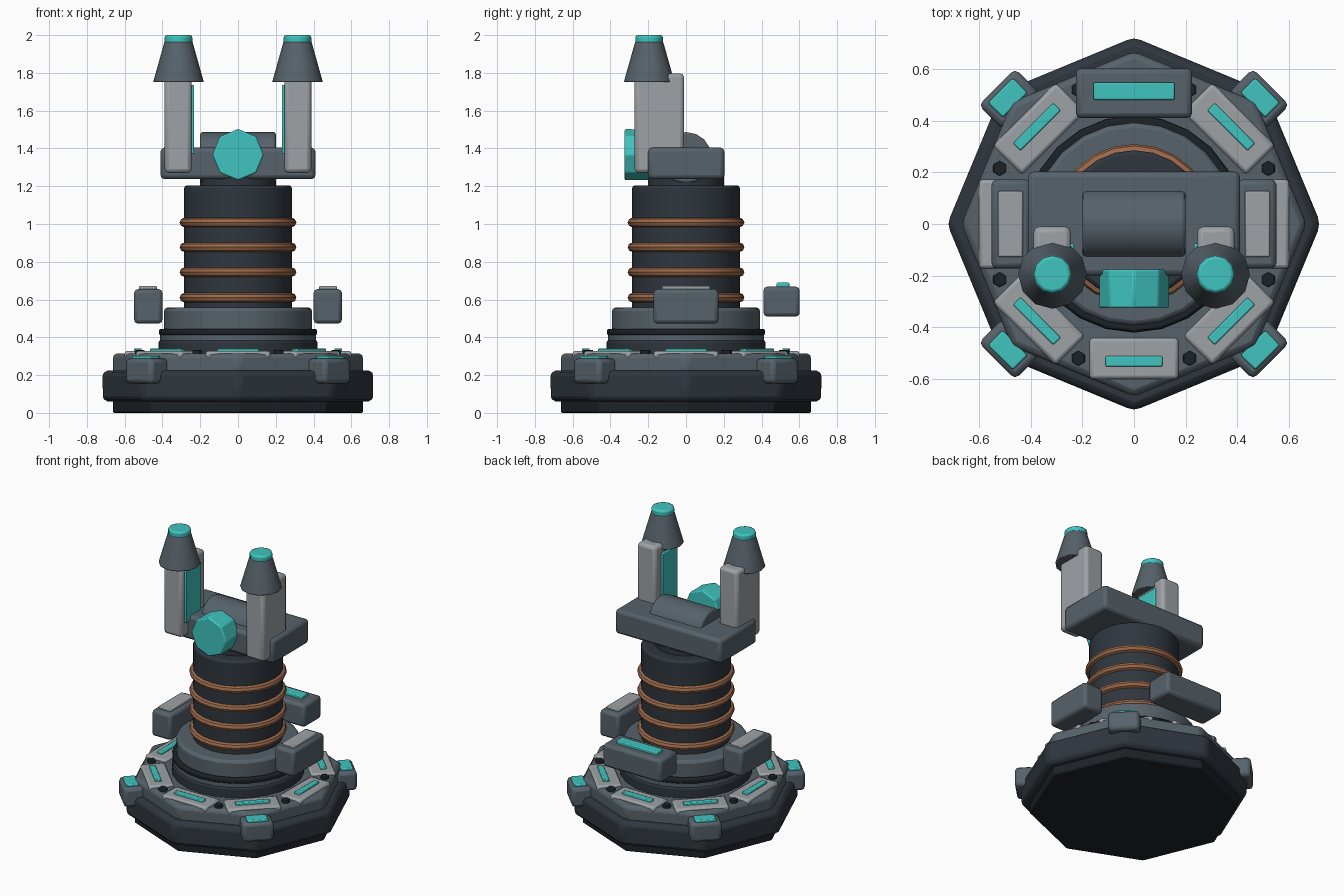
import bpy
from math import radians, pi, sin, cos

if "Cube" in bpy.data.objects:
    bpy.data.objects.remove(bpy.data.objects["Cube"])


def material(name, rgb):
    m = bpy.data.materials.new(name)
    m.diffuse_color = (*rgb, 1)
    m.use_nodes = True
    m.node_tree.nodes["Principled BSDF"].inputs["Base Color"].default_value = m.diffuse_color
    return m


BLACK = material("black", (0.012, 0.016, 0.02))
DARK = material("dark_steel", (0.028, 0.037, 0.048))
MID = material("mid_steel", (0.095, 0.122, 0.145))
LIGHT = material("light_steel", (0.34, 0.36, 0.38))
CYAN = material("cyan_glow", (0.05, 0.55, 0.52))
COPPER = material("copper", (0.33, 0.14, 0.07))


def finish(name, mat, bevel=0.0, segs=2):
    o = bpy.context.object
    o.name = name
    o.data.materials.append(mat)
    bpy.ops.object.transform_apply(location=False, rotation=False, scale=True)
    if bevel:
        b = o.modifiers.new("bevel", 'BEVEL')
        b.width, b.segments, b.limit_method = bevel, segs, 'ANGLE'
        b.angle_limit = radians(40)
    bpy.ops.object.shade_smooth_by_angle(angle=radians(32))
    return o


def box(name, mat, x, y, z, bevel=0.02, turn=0.0):
    """Box from (min, max) ranges, spun about the z axis by turn."""
    cx, cy, cz = [(r[0] + r[1]) / 2 for r in (x, y, z)]
    loc = (cx * cos(turn) - cy * sin(turn), cx * sin(turn) + cy * cos(turn), cz)
    bpy.ops.mesh.primitive_cube_add(size=1, location=loc, rotation=(0, 0, turn))
    bpy.context.object.scale = (x[1] - x[0], y[1] - y[0], z[1] - z[0])
    return finish(name, mat, bevel)


def drum(name, mat, r, z, sides=24, bevel=0.0, at=(0, 0), top=None):
    """Upright cylinder or cone between two heights."""
    bpy.ops.mesh.primitive_cone_add(vertices=sides, radius1=r, radius2=r if top is None else top,
                                    depth=z[1] - z[0], location=(*at, (z[0] + z[1]) / 2))
    return finish(name, mat, bevel)


# Octagonal base
drum("foot", BLACK, 0.665, (0, 0.08), 8, 0.01)
base = drum("base", DARK, 0.722, (0.06, 0.225), 8)
deck = drum("deck", MID, 0.667, (0.2, 0.315), 8)
for o, w in ((base, 0.03), (deck, 0.025)):
    b = o.modifiers.new("bevel", 'BEVEL')
    b.width, b.segments = w, 2

# Deck plates with glow strips, bolts between them
for i in range(8):
    a = i * pi / 4
    box("deck_plate", LIGHT, (-0.172, 0.172), (-0.6, -0.44), (0.285, 0.328), 0.014, a)
    box("deck_strip", CYAN, (-0.11, 0.11), (-0.551, -0.511), (0.32, 0.342), 0.005, a)
    b = a + pi / 8
    drum("bolt", BLACK, 0.029, (0.3, 0.333), 6, 0.004, (0.562 * cos(b), 0.562 * sin(b)))

# Corner clamps
for i in range(4):
    a = pi / 4 + i * pi / 2
    box("corner_clamp", MID, (-0.1, 0.1), (-0.75, -0.615), (0.155, 0.288), 0.022, a)
    box("clamp_light", CYAN, (-0.067, 0.067), (-0.73, -0.65), (0.28, 0.302), 0.006, a)

# Collar and coil column
drum("collar_lower", DARK, 0.42, (0.3, 0.385), 24, 0.012)
drum("collar_band", MID, 0.412, (0.38, 0.415), 24)
drum("collar_upper", BLACK, 0.418, (0.41, 0.445), 24, 0.01)
drum("column_socket", MID, 0.392, (0.43, 0.557), 24, 0.018)
drum("column", DARK, 0.285, (0.5, 1.205), 24, 0.015)
for z in (0.61, 0.745, 0.877, 1.008):
    bpy.ops.mesh.primitive_torus_add(major_radius=0.284, minor_radius=0.025, location=(0, 0, z),
                                     major_segments=24, minor_segments=8)
    finish("copper_coil", COPPER)
drum("neck", DARK, 0.2, (1.19, 1.28), 24)

# Floating side and back pods
for s in (-1, 1):
    box("side_pod", MID, sorted((s * 0.4, s * 0.55)), (-0.172, 0.172), (0.473, 0.655), 0.02)
    box("side_pod_plate", LIGHT, sorted((s * 0.43, s * 0.525)), (-0.127, 0.127), (0.645, 0.672), 0.006)
box("back_pod", MID, (-0.225, 0.225), (0.41, 0.602), (0.51, 0.668), 0.02)
box("back_pod_strip", CYAN, (-0.157, 0.157), (0.48, 0.547), (0.66, 0.69), 0.006)

# Head: crossbar, barrel and emitter
box("crossbar", MID, (-0.41, 0.41), (-0.2, 0.203), (1.237, 1.405), 0.022)
bpy.ops.mesh.primitive_cylinder_add(vertices=16, radius=0.137, depth=0.4, location=(0, 0, 1.35),
                                    rotation=(0, pi / 2, 0))
finish("head_barrel", MID, 0.012)
bpy.ops.mesh.primitive_cylinder_add(vertices=8, radius=0.136, depth=0.15, location=(0, -0.25, 1.367),
                                    rotation=(pi / 2, 0, 0))
finish("front_emitter", CYAN, 0.008)

# Twin prongs with conical tips
for s in (-1, 1):
    c = (s * 0.315, -0.195)
    box("prong", LIGHT, sorted((s * 0.245, s * 0.388)), (-0.272, -0.01), (1.27, 1.798), 0.022)
    box("prong_strip", CYAN, sorted((s * 0.232, s * 0.26)), (-0.24, -0.075), (1.37, 1.735), 0.005)
    drum("prong_cone", MID, 0.134, (1.752, 1.965), 12, 0.005, c, 0.074)
    drum("prong_tip", CYAN, 0.073, (1.95, 2.0), 12, 0.012, c)
